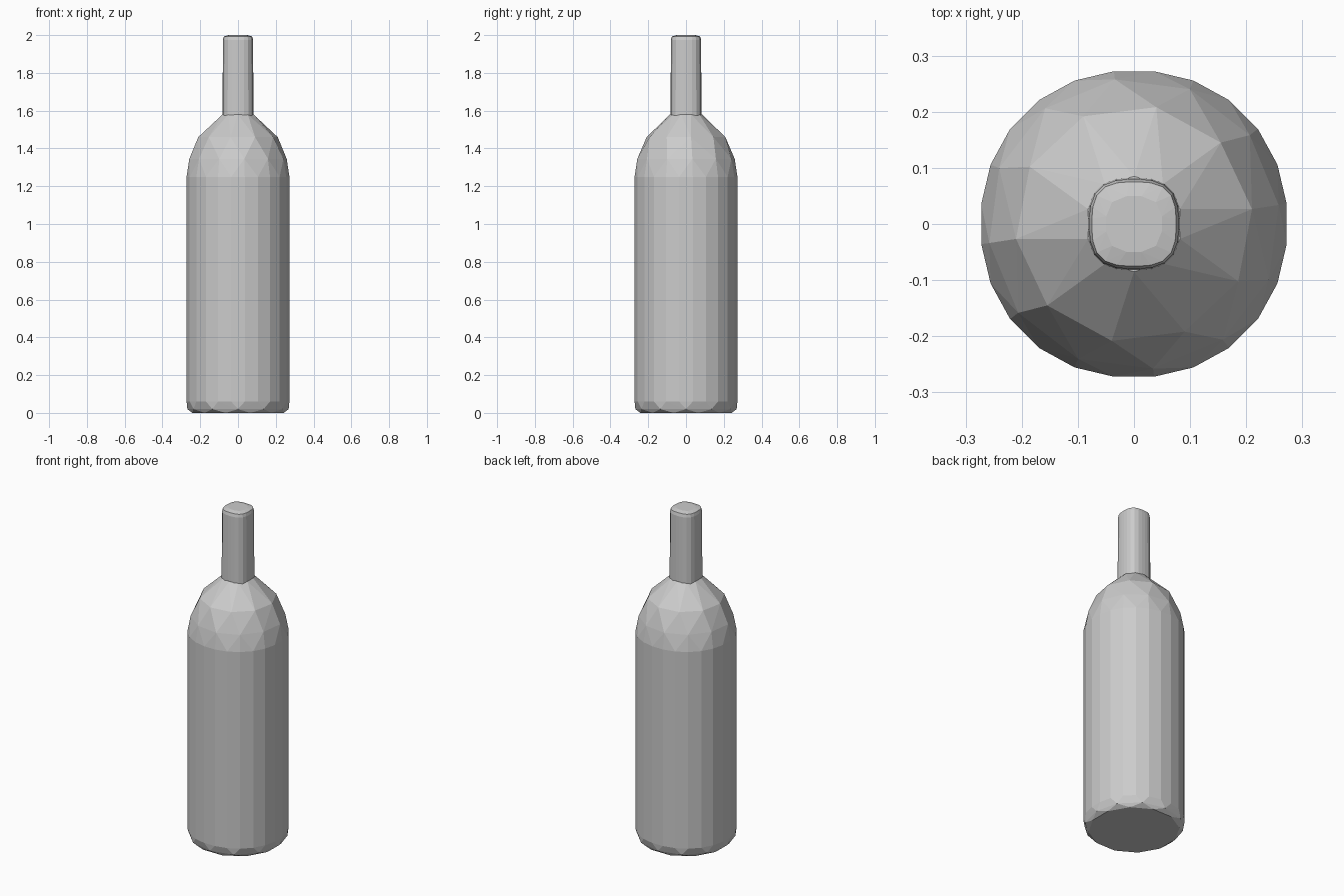
import bpy, bmesh
from math import sin, cos, pi

if "Cube" in bpy.data.objects:
    bpy.data.objects.remove(bpy.data.objects["Cube"])


def ring(radius, z, sides, power=2.0, phase=0.0):
    """Points of a superellipse ring; a higher power is squarer."""
    pts = []
    for i in range(sides):
        a = 2 * pi * (i + phase) / sides
        c, s = cos(a), sin(a)
        r = radius / (abs(c) ** power + abs(s) ** power) ** (1 / power)
        pts.append((r * c, r * s, z))
    return pts


def faceted_solid(name, rings):
    """Wrap stacked convex rings in irregular flat facets."""
    bm = bmesh.new()
    for r in rings:
        for p in ring(*r):
            bm.verts.new(p)
    bmesh.ops.convex_hull(bm, input=bm.verts[:])
    loose = [v for v in bm.verts if not v.link_faces]
    bmesh.ops.delete(bm, geom=loose, context='VERTS')
    bmesh.ops.recalc_face_normals(bm, faces=bm.faces[:])
    bmesh.ops.dissolve_limit(bm, angle_limit=0.01, verts=bm.verts[:], edges=bm.edges[:])
    mesh = bpy.data.meshes.new(name)
    bm.to_mesh(mesh)
    bm.free()
    obj = bpy.data.objects.new(name, mesh)
    bpy.context.collection.objects.link(obj)
    return obj


# Body with chamfered base and tapering faceted shoulder
faceted_solid("bottle_body", [
    (0.250, 0.00, 12, 2.0, 0.5),
    (0.268, 0.02, 12, 2.1, 0.0),
    (0.274, 0.06, 24, 2.1, 0.5),
    (0.274, 1.25, 24, 2.1, 0.5),
    (0.260, 1.345, 12, 2.0, 0.25),
    (0.212, 1.46, 10, 2.0, 0.2),
    (0.085, 1.58, 10, 2.2, 0.5),
])

# Neck with rounded-square section and softened lip
faceted_solid("bottle_neck", [
    (0.082, 1.56, 24, 2.8, 0.5),
    (0.080, 1.975, 24, 2.8, 0.5),
    (0.075, 1.993, 24, 3.0, 0.5),
    (0.050, 2.00, 12, 2.8, 0.5),
])
